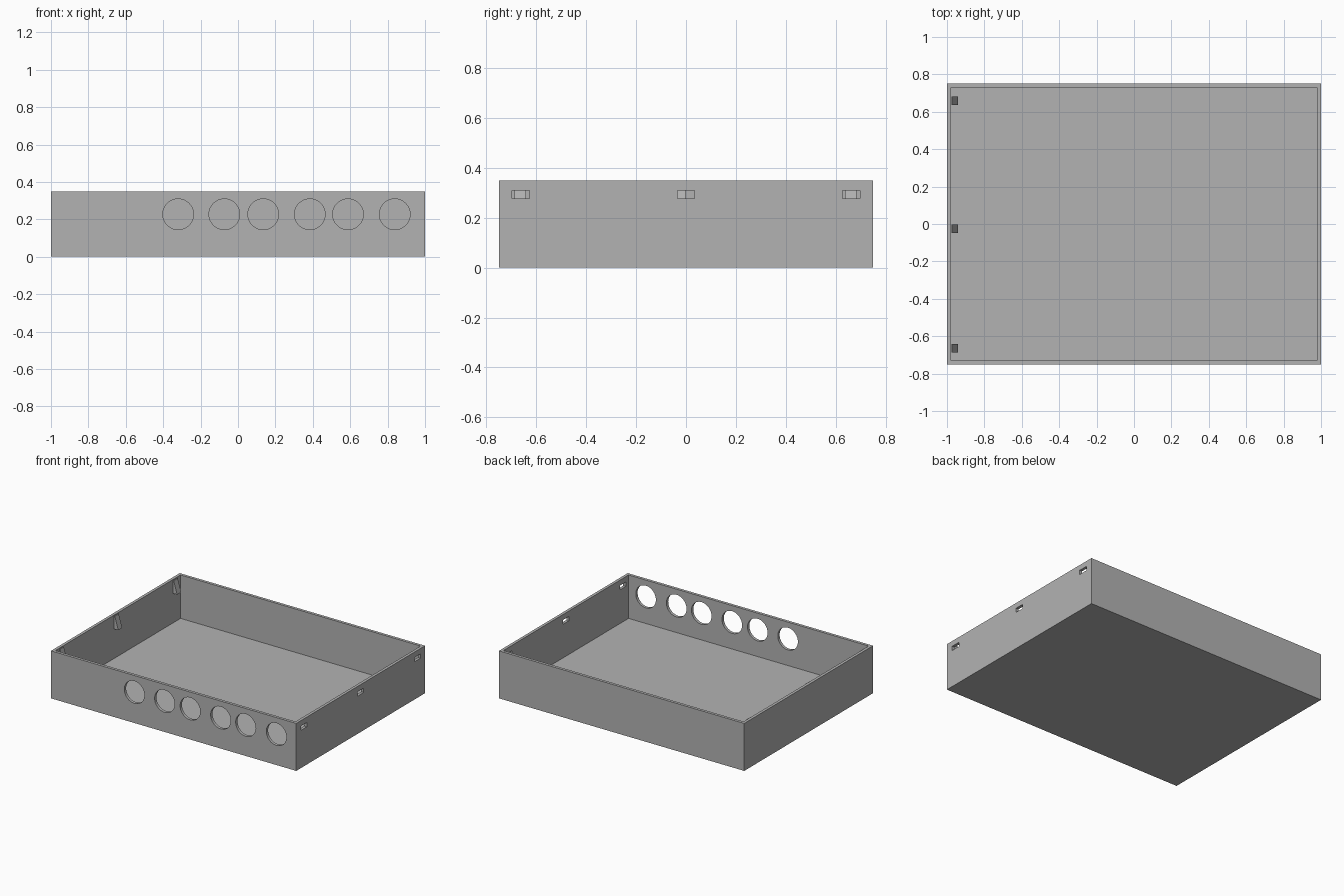
import bpy, bmesh
from math import pi
from mathutils import Matrix

if "Cube" in bpy.data.objects:
    bpy.data.objects.remove(bpy.data.objects["Cube"], do_unlink=True)

LENGTH, DEPTH, HEIGHT, WALL = 2.0, 1.5, 0.35, 0.03

grey = bpy.data.materials.new("plain grey")
grey.use_nodes = True
grey.diffuse_color = (0.45, 0.45, 0.45, 1)
grey.node_tree.nodes["Principled BSDF"].inputs["Base Color"].default_value = (0.45, 0.45, 0.45, 1)


def finish(name, bm):
    bmesh.ops.recalc_face_normals(bm, faces=bm.faces)
    mesh = bpy.data.meshes.new(name)
    bm.to_mesh(mesh)
    bm.free()
    mesh.materials.append(grey)
    obj = bpy.data.objects.new(name, mesh)
    bpy.context.collection.objects.link(obj)
    return obj


def add_box(bm, low, high):
    centre = [(a + b) / 2 for a, b in zip(low, high)]
    size = [b - a for a, b in zip(low, high)]
    matrix = Matrix.Translation(centre) @ Matrix.Diagonal((*size, 1))
    bmesh.ops.create_cube(bm, size=1, matrix=matrix)


# Open tray: a block with its top face inset and pushed down to the floor
bm = bmesh.new()
add_box(bm, (-LENGTH / 2, -DEPTH / 2, 0), (LENGTH / 2, DEPTH / 2, HEIGHT))
bm.normal_update()
top = max(bm.faces, key=lambda f: f.calc_center_median().z)
bmesh.ops.inset_region(bm, faces=[top], thickness=WALL)
inner = bmesh.ops.extrude_discrete_faces(bm, faces=[top])["faces"][0]
bmesh.ops.translate(bm, verts=inner.verts, vec=(0, 0, WALL - HEIGHT))
tray = finish("tray", bm)

# Round ports through the front wall and latch slots through the left wall
bm = bmesh.new()
for x in (-0.32, -0.073, 0.135, 0.384, 0.588, 0.838):
    matrix = Matrix.Translation((x, -DEPTH / 2, 0.227)) @ Matrix.Rotation(pi / 2, 4, "X")
    bmesh.ops.create_cone(bm, cap_ends=True, segments=64, radius1=0.082,
                          radius2=0.082, depth=0.2, matrix=matrix)
for y in (-0.662, 0, 0.662):
    add_box(bm, (0.9, y - 0.035, 0.278), (1.1, y + 0.035, 0.31))
cutter = finish("opening_cutter", bm)
cutter.hide_render = True

cut = tray.modifiers.new("openings", "BOOLEAN")
cut.operation = "DIFFERENCE"
cut.solver = "EXACT"
cut.object = cutter
bpy.context.view_layer.objects.active = tray
tray.select_set(True)
bpy.ops.object.modifier_apply(modifier=cut.name)
bpy.data.objects.remove(cutter, do_unlink=True)
bpy.ops.object.shade_smooth_by_angle()

# Wedge-shaped snap latches on the inside of the right wall
wall_x = -LENGTH / 2 + WALL
for place, y in (("front", -0.665), ("middle", -0.026), ("back", 0.66)):
    bm = bmesh.new()
    profile = [(wall_x - 0.005, HEIGHT - 0.005), (wall_x, HEIGHT - 0.005),
               (wall_x + 0.028, 0.25), (wall_x - 0.005, 0.25)]
    face = bm.faces.new([bm.verts.new((x, y - 0.023, z)) for x, z in profile])
    side = bmesh.ops.extrude_face_region(bm, geom=[face])["geom"]
    bmesh.ops.translate(bm, vec=(0, 0.046, 0),
                        verts=[v for v in side if isinstance(v, bmesh.types.BMVert)])
    finish(place + "_latch", bm)
